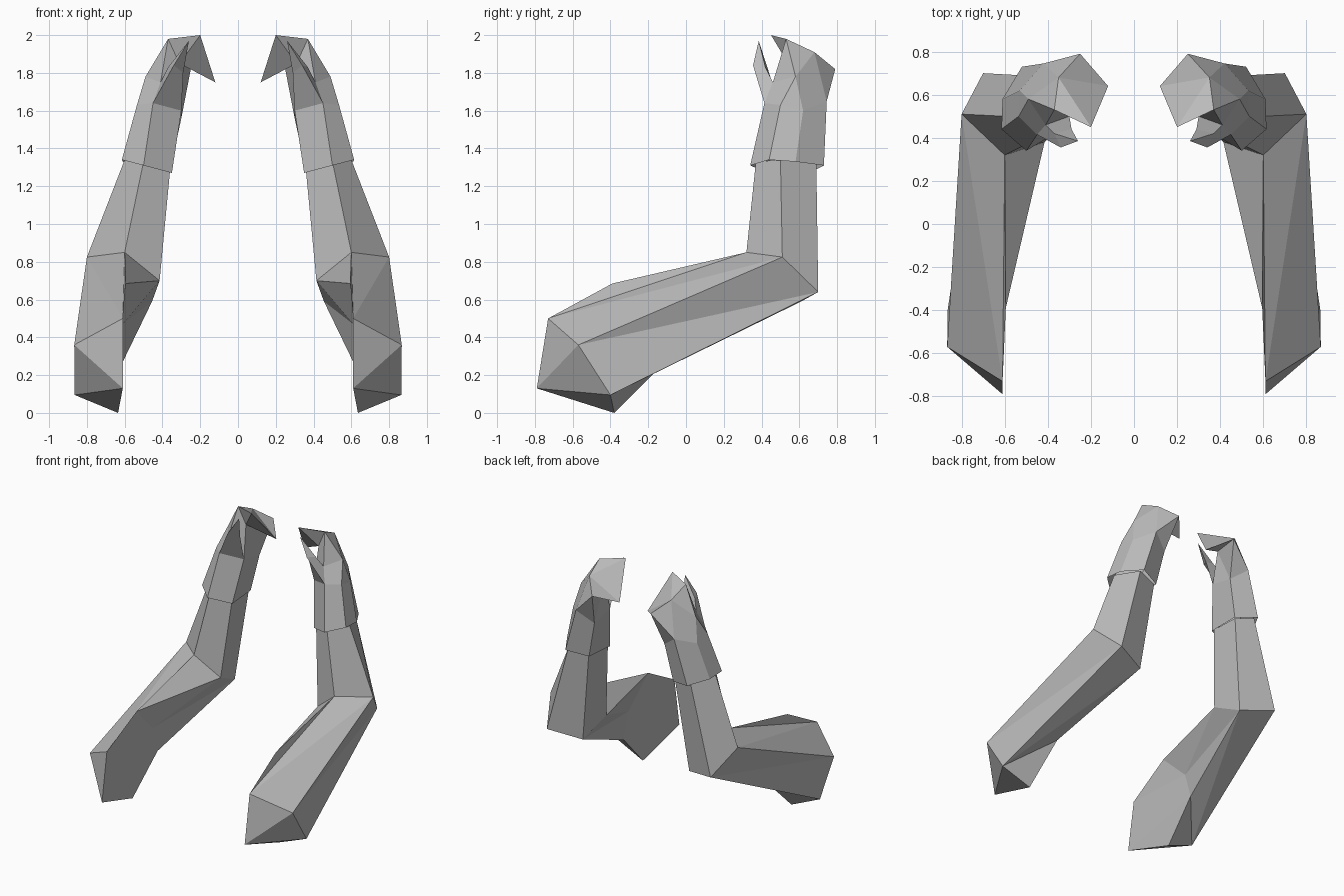
import bpy, bmesh

if "Cube" in bpy.data.objects:
    bpy.data.objects.remove(bpy.data.objects["Cube"])

grey = bpy.data.materials.new("plain grey")
grey.diffuse_color = (0.5, 0.5, 0.5, 1)
grey.use_nodes = True
grey.node_tree.nodes["Principled BSDF"].inputs["Base Color"].default_value = grey.diffuse_color


def part(name, points, faces):
    """Flat-faced part from named corner points; mirrored to the other arm."""
    bm = bmesh.new()
    v = {k: bm.verts.new(co) for k, co in points.items()}
    for f in faces:
        bm.faces.new([v[k] for k in f.split()])
    bmesh.ops.triangulate(bm, faces=[f for f in bm.faces if len(f.verts) > 4])
    bmesh.ops.recalc_face_normals(bm, faces=bm.faces)
    me = bpy.data.meshes.new(name)
    bm.to_mesh(me)
    bm.free()
    me.materials.append(grey)
    ob = bpy.data.objects.new(name, me)
    bpy.context.collection.objects.link(ob)
    ob.modifiers.new("other side", 'MIRROR').use_mirror_merge = False
    return ob


def ring(prefix, coords):
    return {f"{prefix}{i}": co for i, co in enumerate(coords)}


def bridge(a, b, n):
    """Quads joining two rings of n corners."""
    return [f"{a}{i} {a}{(i + 1) % n} {b}{(i + 1) % n} {b}{i}" for i in range(n)]


# Elbow ring shared by both arm halves
elbow = ring("e", [(.60, .32, .85), (.80, .51, .825), (.70, .70, .64),
                   (.455, .61, .59), (.415, .38, .70)])

# Upper arm: shoulder corners, closed inner end and armpit bump
shoulder = {
    "top": (.61, -.73, .50), "side": (.867, -.57, .36), "low": (.865, -.40, .095),
    "base": (.635, -.38, 0), "tip": (.61, -.79, .13), "pit": (.61, -.11, .27),
    "mid": (.61, -.17, .47), "bump": (.595, -.39, .685)}
part("upper_arm", {**elbow, **shoulder}, [
    "e0 e1 top", "e1 side top", "e1 e2 side", "e2 low side",
    "e2 e3 low", "e3 pit low", "low pit base",
    "e3 e4 mid", "e3 mid pit", "e4 bump mid", "e4 e0 bump", "e0 top bump",
    "top side tip", "side low tip", "low base tip",
    "tip base pit", "tip pit mid", "tip mid top", "top mid bump"])

# Forearm
wrist = ring("w", [(.50, .37, 1.33), (.60, .50, 1.34), (.52, .69, 1.32),
                   (.37, .66, 1.28), (.36, .44, 1.28)])
part("forearm", {**elbow, **wrist}, bridge("e", "w", 5))

# Glove: cuff ring, wrist ring, then palm, curled fingers and thumb
cuff = ring("c", [(.50, .34, 1.31), (.615, .44, 1.34), (.61, .58, 1.33),
                  (.52, .73, 1.31), (.36, .67, 1.28), (.35, .43, 1.27)])
hand = ring("h", [(.45, .415, 1.64), (.535, .50, 1.63), (.53, .62, 1.60),
                  (.42, .745, 1.65), (.30, .69, 1.56), (.30, .50, 1.60)])
fingers = {
    "web": (.41, .46, 1.75), "side": (.49, .58, 1.78), "back": (.35, .68, 1.91),
    "top": (.37, .53, 1.98), "knuckle": (.25, .79, 1.82), "palm": (.31, .54, 1.85),
    "index": (.20, .45, 2.0), "little": (.12, .64, 1.75)}
part("glove", {**cuff, **hand, **fingers}, bridge("c", "h", 6) + [
    "h0 h1 side web", "h1 h2 side", "h2 h3 back side", "side back top",
    "h3 knuckle back", "h3 h4 knuckle", "web side top", "web top palm",
    "top back index", "back little index", "back knuckle little",
    "knuckle h4 palm", "knuckle palm little", "palm index little",
    "palm top index", "h4 h5 palm", "h5 web palm", "h5 h0 web"])

# Thumb: short tapered three-sided loft ending in a point
thumb = ring("a", [(.45, .415, 1.64), (.30, .50, 1.60), (.41, .46, 1.75)])
thumb |= ring("b", [(.34, .355, 1.84), (.29, .44, 1.80), (.37, .42, 1.83)])
thumb["tip"] = (.26, .385, 1.97)
part("thumb", thumb, bridge("a", "b", 3) + ["b0 b1 tip", "b1 b2 tip", "b2 b0 tip"])
